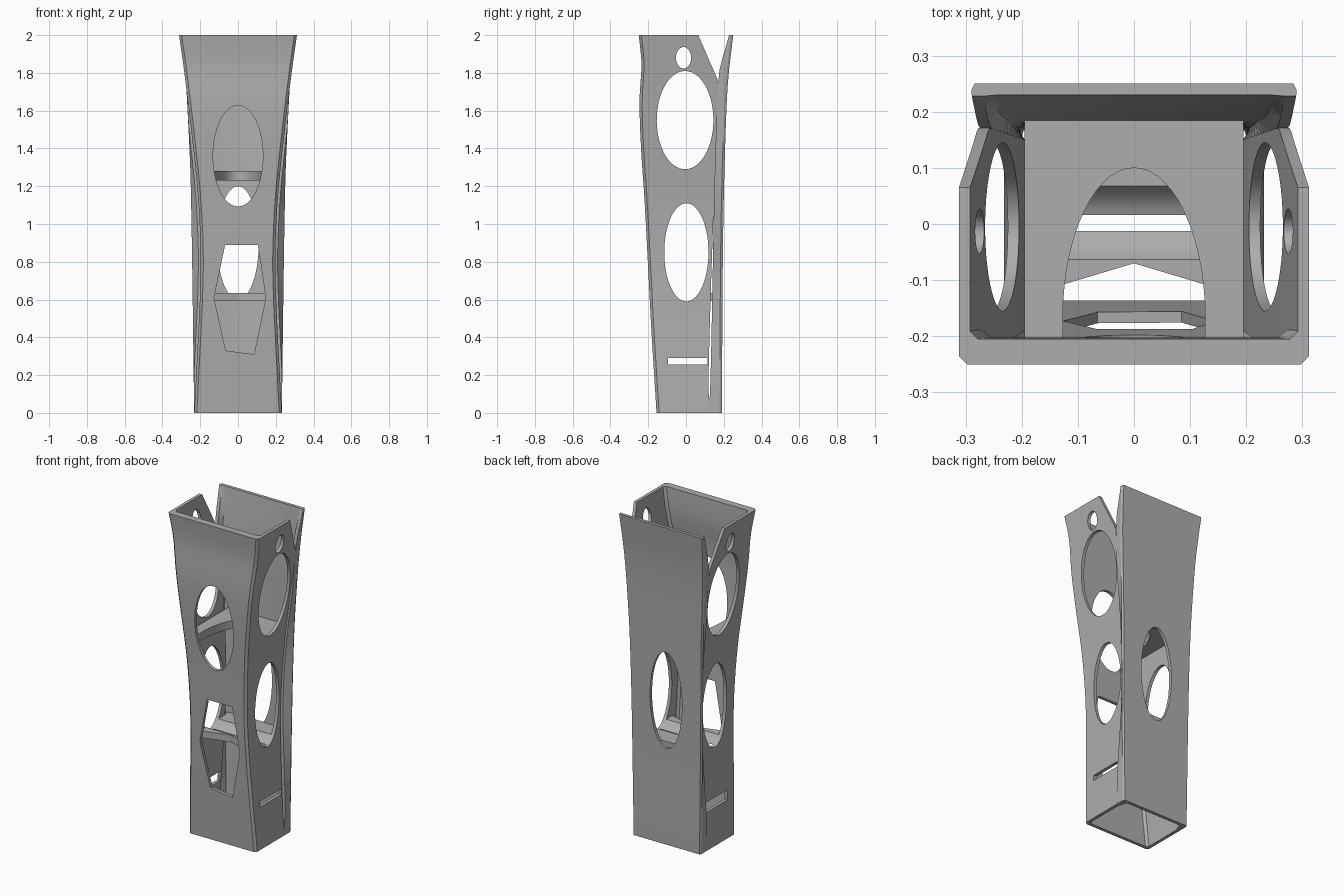
import bpy, bmesh, math

cube = bpy.data.objects.get("Cube")
if cube:
    bpy.data.objects.remove(cube, do_unlink=True)

grey = bpy.data.materials.new("plain grey")
grey.use_nodes = True
COLOR = (0.42, 0.42, 0.42, 1)
grey.diffuse_color = COLOR
grey.node_tree.nodes["Principled BSDF"].inputs["Base Color"].default_value = COLOR


def curve(keys, z):
    """Smooth cubic through (z, value) keys."""
    i = max(0, min(len(keys) - 2, sum(k[0] <= z for k in keys) - 1))
    (z0, a), (z1, b) = keys[i], keys[i + 1]

    def slope(j):
        p, q = keys[max(j - 1, 0)], keys[min(j + 1, len(keys) - 1)]
        return (q[1] - p[1]) / (q[0] - p[0])
    h = z1 - z0
    t = (z - z0) / h
    return (a * (1 + 2 * t) * (1 - t) ** 2 + b * t * t * (3 - 2 * t)
            + h * (slope(i) * t * (1 - t) ** 2 - slope(i + 1) * t * t * (1 - t)))


def loft(name, rings):
    """Closed solid through matching rings of points."""
    bm = bmesh.new()
    rows = [[bm.verts.new(p) for p in r] for r in rings]
    n = len(rows[0])
    for lo, hi in zip(rows, rows[1:]):
        for i in range(n):
            j = (i + 1) % n
            bm.faces.new((lo[i], lo[j], hi[j], hi[i]))
    bm.faces.new(rows[0][::-1])
    bm.faces.new(rows[-1])
    bmesh.ops.recalc_face_normals(bm, faces=bm.faces)
    mesh = bpy.data.meshes.new(name)
    bm.to_mesh(mesh)
    bm.free()
    mesh.materials.append(grey)
    obj = bpy.data.objects.new(name, mesh)
    bpy.context.collection.objects.link(obj)
    return obj


def prism(name, outline, axis, start, end):
    """Extrude a 2D outline along x, y or z."""
    def place(p, d):
        return {"x": (d, p[0], p[1]), "y": (p[0], d, p[1]), "z": (p[0], p[1], d)}[axis]
    return loft(name, [[place(p, d) for p in outline] for d in (start, end)])


def ellipse(cu, cv, ru, rv, n=56):
    return [(cu + ru * math.cos(math.tau * i / n), cv + rv * math.sin(math.tau * i / n))
            for i in range(n)]


def cut(obj, cutters):
    bpy.context.view_layer.objects.active = obj
    for c in cutters:
        c.hide_render = True
        mod = obj.modifiers.new("cut", "BOOLEAN")
        mod.operation, mod.solver, mod.object = "DIFFERENCE", "EXACT", c
        bpy.ops.object.modifier_apply(modifier=mod.name)


def mirrored(half):
    return half + [(-x, y, z) for x, y, z in reversed(half)]


# Shell outlines as functions of height
front_width = [(0, .232), (.35, .214), (.6, .202), (.85, .198), (1.15, .212),
               (1.5, .248), (1.8, .284), (2, .312)]
front_y = [(0, -.156), (.45, -.184), (1.1, -.218), (1.4, -.238), (1.65, -.246),
           (1.85, -.236), (2, -.25)]
back_width = [(0, .232), (1.2, .25), (1.6, .267), (2, .29)]
back_y = [(0, .19), (.9, .196), (1.4, .207), (1.75, .222), (2, .25)]
side_rear = [(0, .135), (.13, .118), (1.72, .17), (2, .185)]
wing_front = [(0, .12), (.13, .128), (1.77, .172), (2, .228)]
levels = [2 * i / 32 for i in range(33)]


def front_ring(z):
    w, y, r = curve(front_width, z), curve(front_y, z), curve(side_rear, z)
    t, c = .02, .014
    tf = t + .025 * max(0, (z - 1.7) / .3)
    outer = [(w, r, z), (w, y + c, z), (w - c, y, z)]
    inner = [(w - t, r, z), (w - t, y + tf + c, z), (w - t - c, y + tf, z)]
    return mirrored(outer) + mirrored(inner)[::-1]


def back_ring(z):
    w, y, f = curve(back_width, z), curve(back_y, z), curve(wing_front, z)
    e = min(curve(front_width, z) + .012, w - .001) if z > .1 else w - .001
    t = .02
    outer = [(e, f, z), (w, y - .012, z), (w - .006, y, z)]
    inner = [(e - t, f, z), (w - t - .015, max(f + .001, y - t - .004), z),
             (w - t - .025, max(f + .002, y - t), z)]
    return mirrored(outer) + mirrored(inner)[::-1]


front_shell = loft("front_and_side_shell", [front_ring(z) for z in levels])
back_shell = loft("back_shell", [back_ring(z) for z in levels])

# Inner shelves
upper_shelf = prism("upper_shelf", [(-.195, -.21), (.195, -.21), (.195, .19), (-.195, .19)],
                    "z", 1.23, 1.28)
lower_shelf = prism("lower_shelf", [(-.19, -.125), (-.15, -.115), (0, -.07), (.15, -.115),
                                    (.19, -.125), (.19, .18), (-.19, .18)], "z", .592, .635)

# Openings
side_upper = prism("side_upper_cutter", ellipse(-.005, 1.55, .15, .26), "x", -1, 1)
side_lower = prism("side_lower_cutter", ellipse(.002, .85, .117, .26), "x", -1, 1)
side_small = prism("side_small_cutter", ellipse(-.013, 1.88, .04, .057, 32), "x", -1, 1)
slots = [prism("slot_cutter", [(-.095, z), (.115, z), (.115, .29), (-.095, .29)], "x", a, b)
         for z, a, b in ((.23, -1, 0), (.255, 0, 1))]
rear_corner = prism("rear_corner_cutter",
                    [(.05, 2.035), (.165, 1.77), (.21, 1.6), (.4, 1.6), (.4, 2.035)], "x", -1, 1)
front_oval = prism("front_oval_cutter", ellipse(0, 1.36, .132, .267), "y", -1, 0)
front_hex = prism("front_hexagon_cutter", [(-.068, .89), (.105, .89), (.147, .61),
                                           (.085, .31), (-.065, .33), (-.127, .61)], "y", -1, 0)
back_oval = prism("back_oval_cutter", ellipse(0, .9, .11, .3), "y", 0, 1)
arch = prism("shelf_arch_cutter", ellipse(0, -.17, .127, .27), "z", 1, 1.5)

cut(front_shell, [side_upper, side_lower, side_small, *slots, rear_corner, front_oval, front_hex])
cut(back_shell, [back_oval])
cut(upper_shelf, [arch])
cut(lower_shelf, [side_lower])

for c in {side_upper, side_lower, side_small, *slots, rear_corner, front_oval, front_hex,
          back_oval, arch}:
    bpy.data.objects.remove(c, do_unlink=True)

# Smooth the curved walls, keep edges crisp
for obj in (front_shell, back_shell, upper_shelf, lower_shelf):
    bpy.ops.object.select_all(action="DESELECT")
    obj.select_set(True)
    bpy.context.view_layer.objects.active = obj
    bpy.ops.object.shade_smooth_by_angle(angle=math.radians(25))
